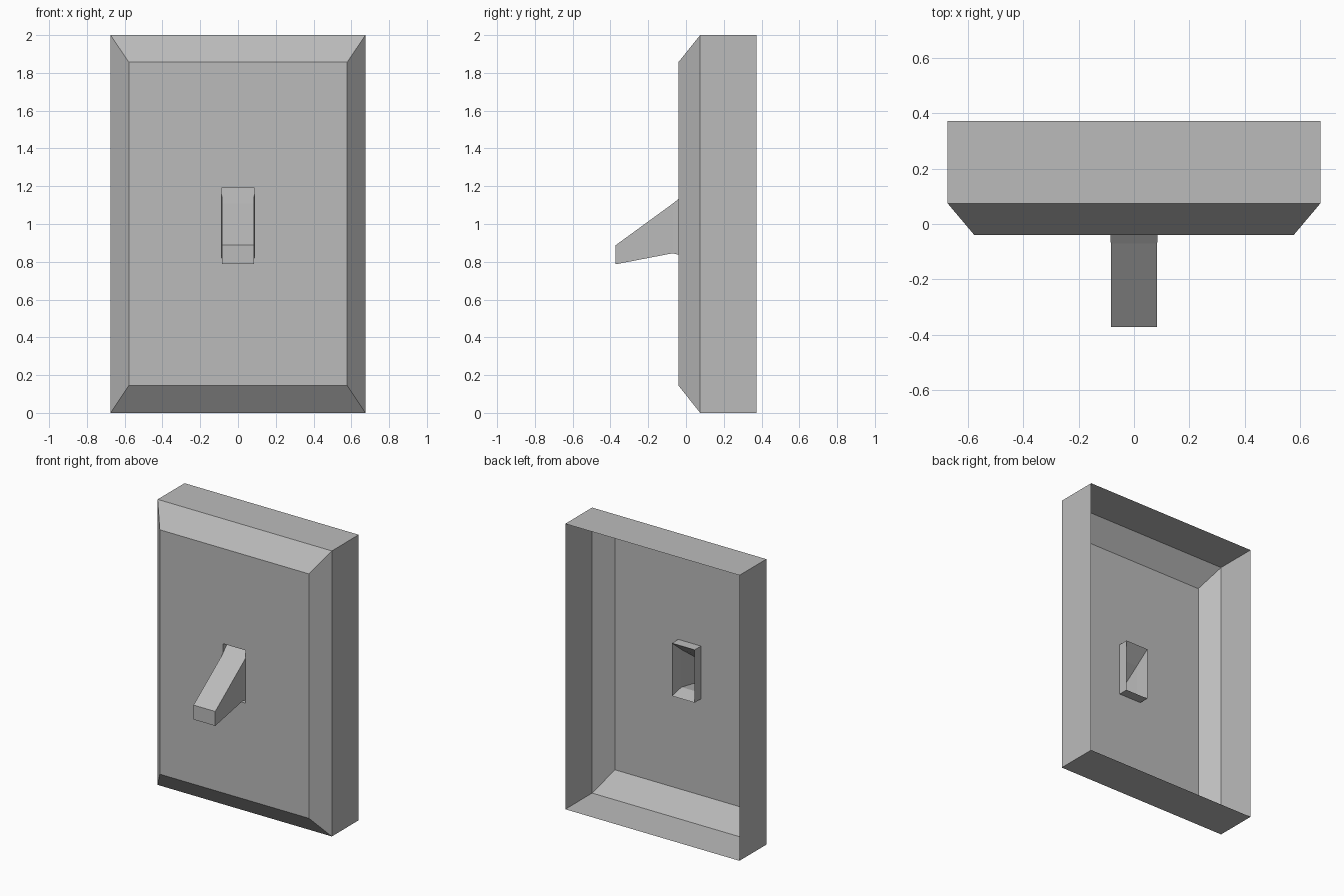
import bpy
import bmesh

cube = bpy.data.objects.get("Cube")
if cube:
    bpy.data.objects.remove(cube, do_unlink=True)

# Single plastic colour
grey = bpy.data.materials.new("plain grey")
grey.use_nodes = True
COLOUR = (0.5, 0.5, 0.5, 1)
grey.diffuse_color = COLOUR
grey.node_tree.nodes["Principled BSDF"].inputs["Base Color"].default_value = COLOUR


def rectangular_loft(name, rings, cap=False):
    """Skin a chain of rectangles (depth y, half width, bottom z, top z)."""
    bm = bmesh.new()
    loops = []
    for y, half, low, high in rings:
        corners = [(-half, low), (half, low), (half, high), (-half, high)]
        loops.append([bm.verts.new((x, y, z)) for x, z in corners])
    for a, b in zip(loops, loops[1:]):
        for i in range(4):
            j = (i + 1) % 4
            bm.faces.new((a[i], a[j], b[j], b[i]))
    if cap:
        bm.faces.new(loops[-1])
    mesh = bpy.data.meshes.new(name)
    bm.to_mesh(mesh)
    bm.free()
    mesh.materials.append(grey)
    obj = bpy.data.objects.new(name, mesh)
    bpy.context.collection.objects.link(obj)
    return obj


FRONT = -0.04
collar = (0.03, 0.088, 0.82, 1.19)

# Hollow plate: open back, side walls, bevel, front with slot, slot collar
rectangular_loft("wall_plate", [
    (0.372, 0.675, 0, 2),
    (0.075, 0.675, 0, 2),
    (FRONT, 0.578, 0.145, 1.857),
    (FRONT, *collar[1:]),
    collar,
])

# Hollow lever growing out of the collar, slightly flared at its root
rectangular_loft("toggle_lever", [
    collar,
    (-0.07, 0.084, 0.845, 1.108),
    (-0.372, 0.084, 0.787, 0.888),
], cap=True)
